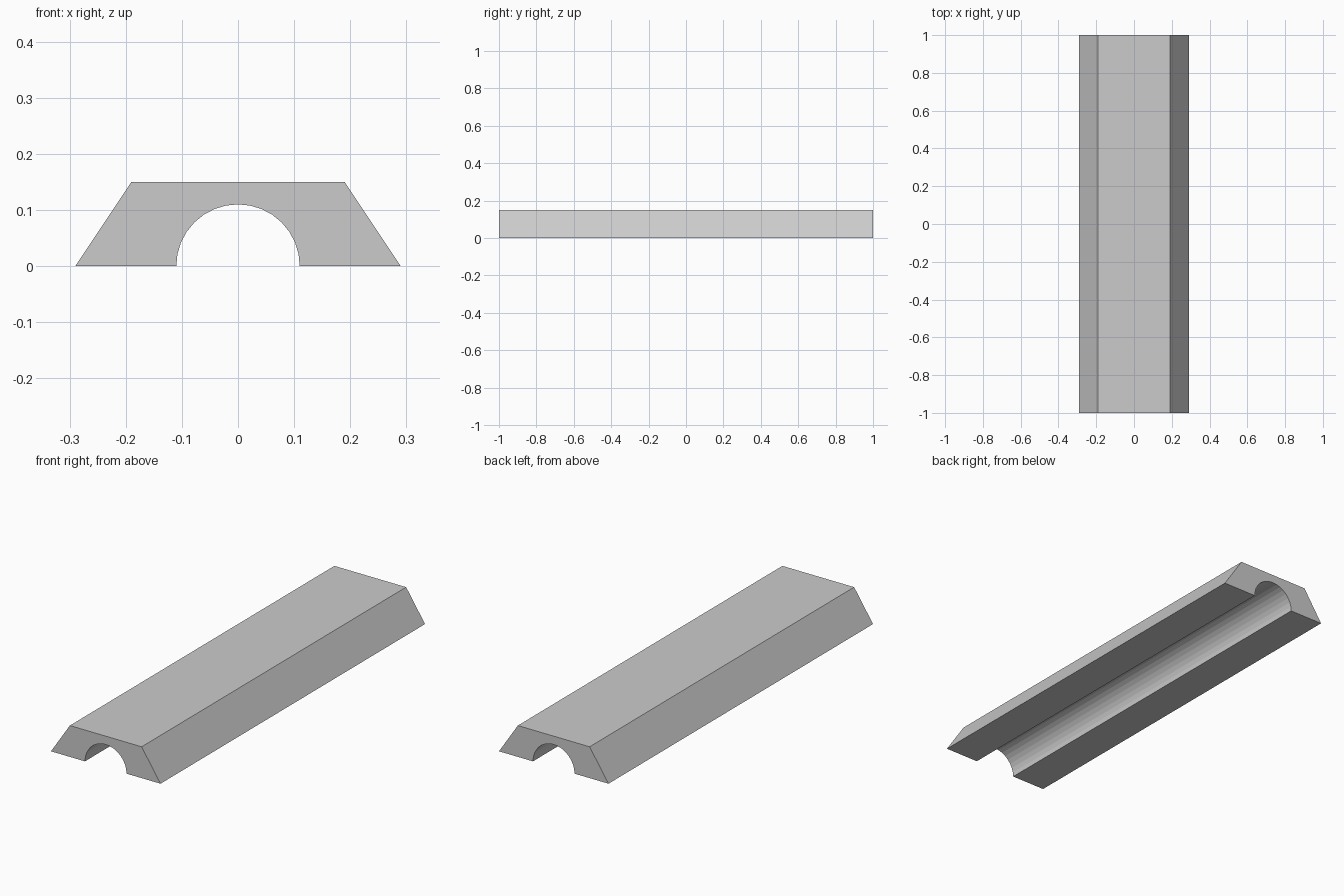
import bpy
import bmesh
from math import cos, sin, pi

cube = bpy.data.objects.get("Cube")
if cube:
    bpy.data.objects.remove(cube, do_unlink=True)

LENGTH = 2.0
HEIGHT = 0.15
BASE_HALF = 0.29
TOP_HALF = 0.19
ARCH_RADIUS = 0.11
ARCH_SEGMENTS = 16

# Plain grey material
grey = bpy.data.materials.new("plain_grey")
grey.use_nodes = True
colour = (0.6, 0.6, 0.6, 1)
grey.diffuse_color = colour
grey.node_tree.nodes["Principled BSDF"].inputs["Base Color"].default_value = colour

# Cross-section: sloped sides with a half-round channel below
profile = [(BASE_HALF, 0), (TOP_HALF, HEIGHT), (-TOP_HALF, HEIGHT), (-BASE_HALF, 0)]
for i in range(ARCH_SEGMENTS + 1):
    angle = pi * (1 - i / ARCH_SEGMENTS)
    profile.append((ARCH_RADIUS * cos(angle), ARCH_RADIUS * sin(angle)))

# Extrude the section along the full length
bm = bmesh.new()
section = bm.faces.new([bm.verts.new((x, -LENGTH / 2, z)) for x, z in profile])
extruded = bmesh.ops.extrude_face_region(bm, geom=[section], use_keep_orig=True)
moved = [e for e in extruded["geom"] if isinstance(e, bmesh.types.BMVert)]
bmesh.ops.translate(bm, verts=moved, vec=(0, LENGTH, 0))
bmesh.ops.recalc_face_normals(bm, faces=bm.faces)

mesh = bpy.data.meshes.new("channel_block")
bm.to_mesh(mesh)
bm.free()
mesh.materials.append(grey)
block = bpy.data.objects.new("channel_block", mesh)
bpy.context.collection.objects.link(block)
